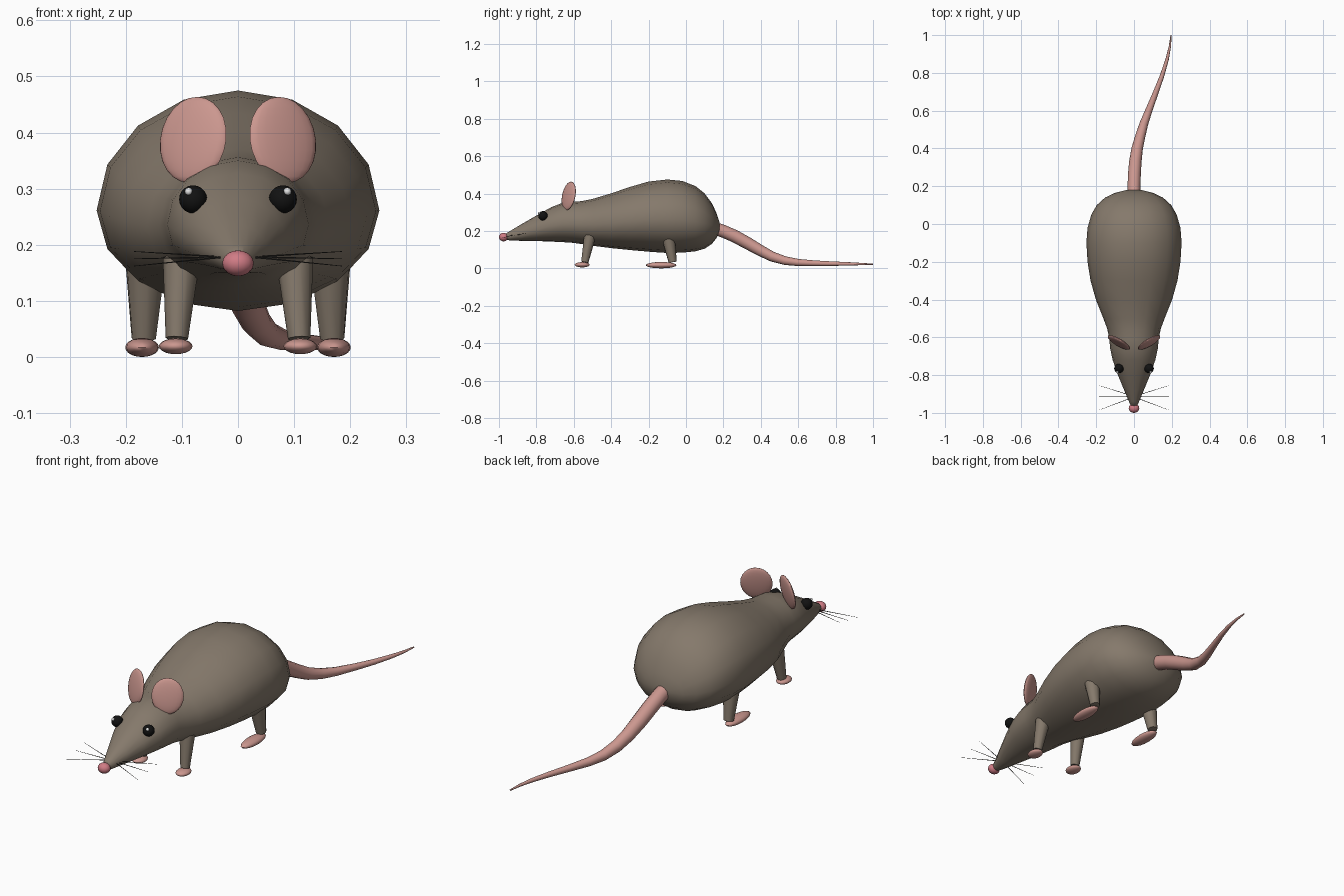
import bpy, bmesh, math
from mathutils import Vector, Matrix, Euler

if "Cube" in bpy.data.objects:
    bpy.data.objects.remove(bpy.data.objects["Cube"])


def material(name, rgb):
    m = bpy.data.materials.new(name)
    m.diffuse_color = (*rgb, 1)
    m.use_nodes = True
    m.node_tree.nodes["Principled BSDF"].inputs["Base Color"].default_value = m.diffuse_color
    return m


FUR = material("fur_brown", (0.235, 0.192, 0.148))
SKIN = material("skin_pink", (0.60, 0.31, 0.275))
NOSE = material("nose_pink", (0.63, 0.20, 0.235))
BLACK = material("eye_black", (0.006, 0.006, 0.006))
WHITE = material("highlight_white", (0.9, 0.9, 0.9))
WHISKER = material("whisker_dark", (0.03, 0.028, 0.025))


def finish(name, bm, mat, angle=60):
    bmesh.ops.recalc_face_normals(bm, faces=bm.faces)
    me = bpy.data.meshes.new(name)
    bm.to_mesh(me)
    bm.free()
    me.materials.append(mat)
    ob = bpy.data.objects.new(name, me)
    bpy.context.collection.objects.link(ob)
    bpy.ops.object.select_all(action='DESELECT')
    ob.select_set(True)
    bpy.context.view_layer.objects.active = ob
    bpy.ops.object.shade_smooth_by_angle(angle=math.radians(angle))
    return ob


def loft(name, rings, mat):
    """Skin a list of closed point rings and cap both ends."""
    bm = bmesh.new()
    loops = [[bm.verts.new(p) for p in ring] for ring in rings]
    n = len(loops[0])
    for a, b in zip(loops, loops[1:]):
        for i in range(n):
            j = (i + 1) % n
            bm.faces.new((a[i], a[j], b[j], b[i]))
    bm.faces.new(loops[0])
    bm.faces.new(loops[-1])
    return finish(name, bm, mat)


def ellipsoid(name, loc, radii, mat, rot=(0, 0, 0), seg=16, rows=10):
    bm = bmesh.new()
    m = (Matrix.Translation(loc) @ Euler(rot).to_matrix().to_4x4()
         @ Matrix.Diagonal((*radii, 1)))
    bmesh.ops.create_uvsphere(bm, u_segments=seg, v_segments=rows, radius=1, matrix=m)
    return finish(name, bm, mat)


def tapered(name, a, b, ra, rb, mat, seg=10):
    a, b = Vector(a), Vector(b)
    d = b - a
    m = Matrix.Translation((a + b) / 2) @ d.to_track_quat('Z', 'Y').to_matrix().to_4x4()
    bm = bmesh.new()
    bmesh.ops.create_cone(bm, cap_ends=True, segments=seg, radius1=ra, radius2=rb,
                          depth=d.length, matrix=m)
    return finish(name, bm, mat, 50)


# Body and head: y, half width, top, bottom
SECTIONS = [
    (-0.97, 0.014, 0.182, 0.154), (-0.94, 0.027, 0.200, 0.149),
    (-0.88, 0.052, 0.236, 0.147), (-0.80, 0.085, 0.282, 0.146),
    (-0.72, 0.113, 0.327, 0.143), (-0.66, 0.126, 0.350, 0.140),
    (-0.61, 0.131, 0.356, 0.137), (-0.56, 0.140, 0.359, 0.130),
    (-0.50, 0.162, 0.371, 0.121), (-0.40, 0.202, 0.401, 0.108),
    (-0.30, 0.230, 0.435, 0.098), (-0.20, 0.246, 0.464, 0.089),
    (-0.10, 0.252, 0.475, 0.082), (-0.02, 0.246, 0.467, 0.084),
    (0.05, 0.226, 0.440, 0.091), (0.10, 0.197, 0.400, 0.105),
    (0.14, 0.153, 0.346, 0.132), (0.165, 0.100, 0.290, 0.165),
    (0.18, 0.040, 0.245, 0.200)]


def body_ring(y, w, top, bottom, sides=16):
    mid = bottom + 0.456 * (top - bottom)
    ring = []
    for i in range(sides):
        t = 2 * math.pi * i / sides
        s = math.sin(t)
        h = (top - mid) if s > 0 else (mid - bottom)
        ring.append((w * math.cos(t), y, mid + h * s))
    return ring


loft("body", [body_ring(*s) for s in SECTIONS], FUR)

# Tail: x, y, z, radius
TAIL = [(0, 0.13, 0.222, 0.034), (0, 0.20, 0.198, 0.034), (0.002, 0.26, 0.172, 0.034),
        (0.007, 0.33, 0.134, 0.033), (0.017, 0.40, 0.094, 0.030),
        (0.032, 0.46, 0.063, 0.027), (0.052, 0.53, 0.041, 0.023),
        (0.078, 0.60, 0.031, 0.019), (0.113, 0.69, 0.027, 0.015),
        (0.147, 0.78, 0.025, 0.012), (0.175, 0.87, 0.024, 0.009),
        (0.190, 0.94, 0.023, 0.006), (0.196, 1.0, 0.022, 0.003)]
rings = []
for i, p in enumerate(TAIL):
    d = Vector(TAIL[min(i + 1, len(TAIL) - 1)][:3]) - Vector(TAIL[max(i - 1, 0)][:3])
    side = d.cross(Vector((0, 0, 1))).normalized()
    up = side.cross(d).normalized()
    rings.append([Vector(p[:3]) + p[3] * (side * math.cos(t) + up * math.sin(t))
                  for t in (math.tau * k / 12 for k in range(12))])
loft("tail", rings, SKIN)

# Nose
ellipsoid("nose", (0, -0.975, 0.167), (0.028, 0.025, 0.023), NOSE)

# Paired parts
for s, tag in ((1, "left"), (-1, "right")):
    ellipsoid(f"ear_{tag}", (0.08 * s, -0.627, 0.387), (0.068, 0.014, 0.078), SKIN,
              (math.radians(-11), 0, math.radians(30 * s)), 20, 12)
    ellipsoid(f"eye_{tag}", (0.080 * s, -0.765, 0.281), (0.025, 0.025, 0.025), BLACK)
    ellipsoid(f"eye_highlight_{tag}", (0.088 * s, -0.784, 0.295), (0.007,) * 3, WHITE,
              seg=8, rows=6)

    # Legs and feet
    tapered(f"front_leg_{tag}", (0.101 * s, -0.513, 0.175), (0.109 * s, -0.541, 0.033),
            0.033, 0.020, FUR)
    ellipsoid(f"front_foot_{tag}", (0.111 * s, -0.555, 0.019), (0.030, 0.040, 0.014), SKIN)
    tapered(f"rear_leg_{tag}", (0.165 * s, -0.095, 0.165), (0.168 * s, -0.071, 0.033),
            0.036, 0.022, FUR)
    ellipsoid(f"rear_foot_{tag}", (0.171 * s, -0.133, 0.017), (0.030, 0.082, 0.017), SKIN)

    # Whiskers
    for k, (y, z) in enumerate(((-0.855, 0.188), (-0.915, 0.175), (-0.985, 0.162))):
        tapered(f"whisker_{tag}_{k + 1}", (0.025 * s, -0.905 - 0.01 * k, 0.178),
                (0.185 * s, y, z), 0.0018, 0.0006, WHISKER, 5)
